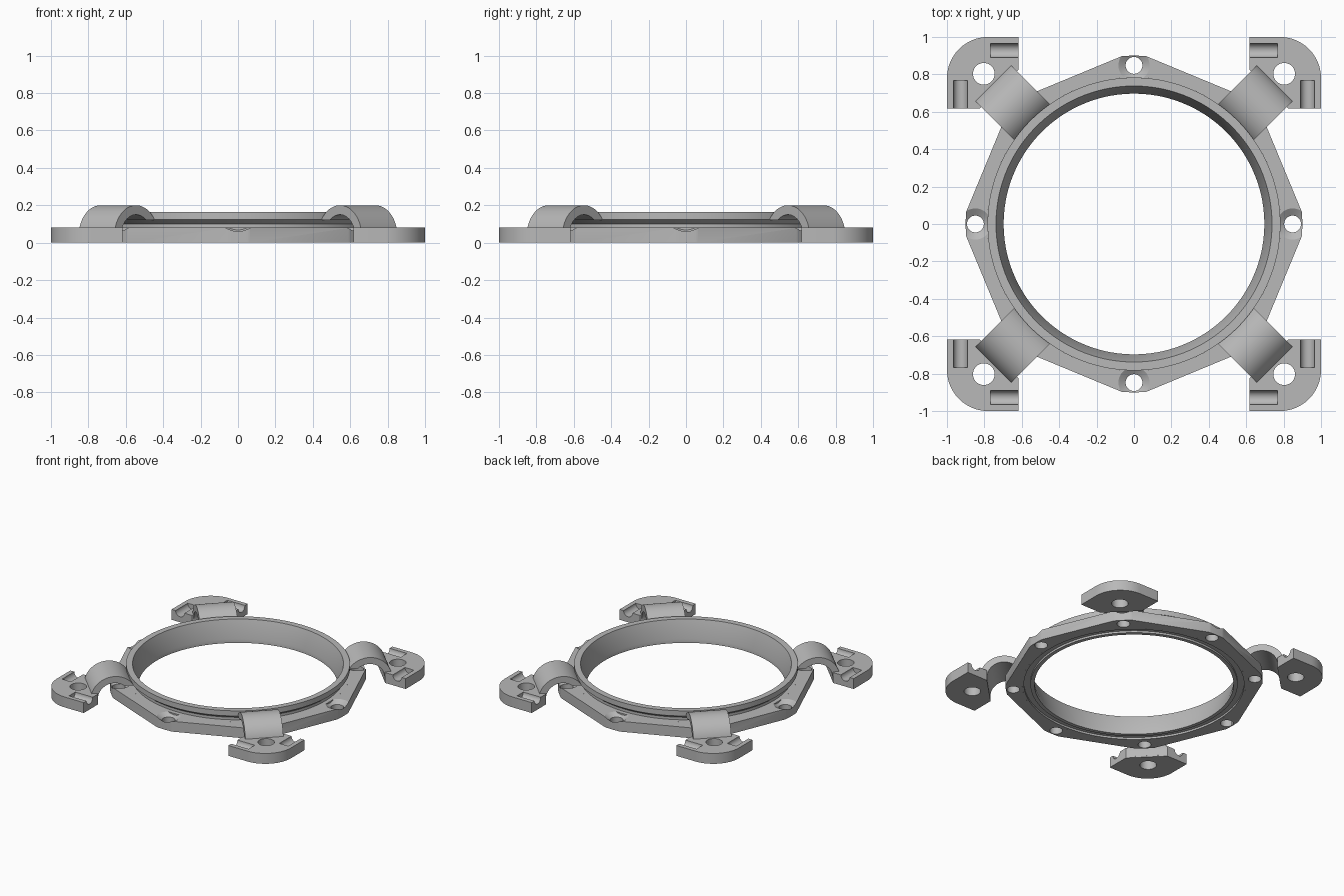
import bpy, bmesh
from math import sin, cos, pi, radians, sqrt, acos, asin
from mathutils import Matrix, Vector

cube = bpy.data.objects.get("Cube")
if cube:
    bpy.data.objects.remove(cube)

grey = bpy.data.materials.new("plain_grey")
grey.use_nodes = True
COLOR = (0.48, 0.48, 0.48, 1)
grey.diffuse_color = COLOR
grey.node_tree.nodes["Principled BSDF"].inputs["Base Color"].default_value = COLOR

HEIGHT = 0.08   # plate thickness
TIP = 0.9       # radius of the rounded octagon tips
BOLT = 0.848    # radius of the bolt circle
WALL = 0.783    # outer radius of the raised ring
SEGS = 128


def make(name, bm):
    bmesh.ops.recalc_face_normals(bm, faces=bm.faces)
    mesh = bpy.data.meshes.new(name)
    bm.to_mesh(mesh)
    bm.free()
    mesh.materials.append(grey)
    ob = bpy.data.objects.new(name, mesh)
    bpy.context.collection.objects.link(ob)
    return ob


def prism(name, points, low, high):
    """Extrude a flat outline from low to high along z."""
    bm = bmesh.new()
    face = bm.faces.new([bm.verts.new((x, y, low)) for x, y in points])
    out = bmesh.ops.extrude_face_region(bm, geom=[face])
    verts = [g for g in out["geom"] if isinstance(g, bmesh.types.BMVert)]
    bmesh.ops.translate(bm, verts=verts, vec=(0, 0, high - low))
    return make(name, bm)


def cone(name, x, y, z, r_low, r_high, depth, turn=None):
    """Closed cylinder or cone centred on a point."""
    bm = bmesh.new()
    m = Matrix.Translation((x, y, z)) @ (turn or Matrix())
    bmesh.ops.create_cone(bm, cap_ends=True, segments=48, radius1=r_low,
                          radius2=r_high, depth=depth, matrix=m)
    return make(name, bm)


def cut(ob, cutters):
    """Subtract each cutter, bake the result and drop the cutters."""
    for c in cutters:
        c.hide_render = True
        mod = ob.modifiers.new("cut", "BOOLEAN")
        mod.operation = "DIFFERENCE"
        mod.solver = "EXACT"
        mod.object = c
    graph = bpy.context.evaluated_depsgraph_get()
    mesh = bpy.data.meshes.new_from_object(ob.evaluated_get(graph))
    ob.modifiers.clear()
    ob.data = mesh
    for c in cutters:
        bpy.data.objects.remove(c)


def smooth(ob):
    ob.data.shade_smooth()
    ob.data.set_sharp_from_angle(angle=radians(30))


def arc(cx, cy, r, start, end, n):
    return [(cx + r * cos(start + (end - start) * i / n),
             cy + r * sin(start + (end - start) * i / n)) for i in range(n + 1)]


# Octagonal flange with rounded tips, countersunk bolt holes and a round opening
half = acos(0.854 / TIP)
outline = []
for k in range(8):
    tip = k * pi / 4
    outline += arc(0, 0, TIP, tip - pi / 8 + half, tip + pi / 8 - half, 8)
flange = prism("octagon_flange", outline, 0, HEIGHT)
cutters = []
bm = bmesh.new()
bmesh.ops.create_cone(bm, cap_ends=True, segments=SEGS, radius1=WALL,
                      radius2=WALL, depth=1)
cutters.append(make("opening_cutter", bm))
for k in range(8):
    x, y = BOLT * cos(k * pi / 4), BOLT * sin(k * pi / 4)
    cutters.append(cone("bolt_cutter", x, y, 0, 0.045, 0.045, 1))
    cutters.append(cone("sink_cutter", x, y, HEIGHT - 0.01, 0.045, 0.091, 0.03))
cut(flange, cutters)
smooth(flange)

# Raised ring: tapered bore, overhanging lip, shallow groove underneath
profile = [(0.697, 0), (0.697, 0.03), (0.738, 0.165), (WALL, 0.165),
           (WALL, 0.125), (0.75, 0.1), (0.75, HEIGHT), (WALL, HEIGHT),
           (WALL, 0), (0.77, 0), (0.77, 0.015), (0.725, 0.015), (0.725, 0)]
bm = bmesh.new()
rows = []
for i in range(SEGS):
    a = 2 * pi * (i + 0.5) / SEGS
    rows.append([bm.verts.new((r * sin(a), r * cos(a), z)) for r, z in profile])
for i in range(SEGS):
    a, b = rows[i], rows[(i + 1) % SEGS]
    for j in range(len(profile)):
        k = (j + 1) % len(profile)
        bm.faces.new((a[j], a[k], b[k], b[j]))
ring = make("raised_ring", bm)
smooth(ring)

# Corner foot: rounded outer corner, chamfered inner corner
IN, CH, RAD = 0.618, 0.825, 0.22
foot_outline = [(IN, CH), (CH, IN), (1, IN)]
foot_outline += arc(1 - RAD, 1 - RAD, RAD, 0, pi / 2, 20) + [(IN, 1)]
foot = prism("foot_0", foot_outline, 0, HEIGHT)
along_x = Matrix.Rotation(pi / 2, 4, "Y")
along_y = Matrix.Rotation(pi / 2, 4, "X")
cut(foot, [
    cone("foot_hole_cutter", 0.803, 0.803, 0, 0.058, 0.058, 1),
    cone("slot_cutter_x", 0.667, 0.928, HEIGHT, 0.038, 0.038, 0.2, along_x),
    cone("slot_cutter_y", 0.928, 0.667, HEIGHT, 0.038, 0.038, 0.2, along_y),
])
smooth(foot)

# Curved arm arching from the ring lip over a bolt hole to the foot
CR, CZ, OUT, INN, HALF_W = 0.905, 0.035, 0.165, 0.115, 0.135
END, UNDER = 0.771, 0.122
outer = arc(CR, CZ, OUT, 0, acos((END - CR) / OUT), 28)
inner = arc(CR, CZ, INN, pi - asin((UNDER - CZ) / INN), 0, 24)
side = [(CR + OUT, 0.01)] + outer + [(END, UNDER)] + inner + [(CR + INN, 0.01)]
arm = prism("arm_0", side, -HALF_W, HALF_W)
# stand the profile up, then swing it onto the diagonal
arm.data.transform(Matrix.Rotation(pi / 4, 4, "Z") @ Matrix.Rotation(pi / 2, 4, "X"))
smooth(arm)

# Repeat the foot and the arm at the other corners
for k in range(1, 4):
    for part, label in ((foot, "foot"), (arm, "arm")):
        copy = bpy.data.objects.new(f"{label}_{k}", part.data)
        copy.rotation_euler.z = k * pi / 2
        bpy.context.collection.objects.link(copy)
